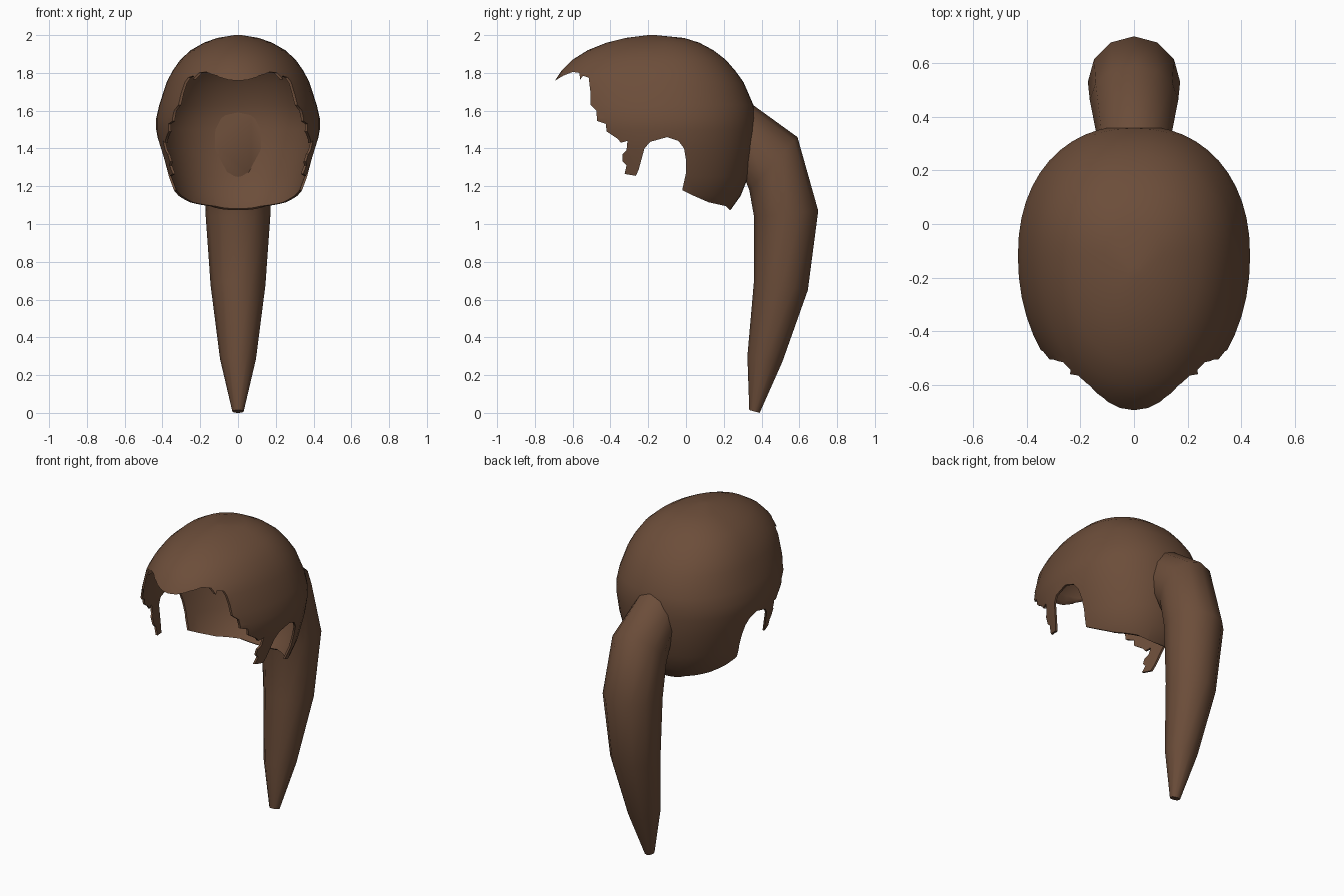
import bpy, bmesh, math

if "Cube" in bpy.data.objects:
    bpy.data.objects.remove(bpy.data.objects["Cube"])

brown = bpy.data.materials.new("dark brown hair")
brown.diffuse_color = (0.15, 0.075, 0.042, 1)
brown.use_nodes = True
brown.node_tree.nodes["Principled BSDF"].inputs["Base Color"].default_value = brown.diffuse_color


def make_object(name, bm):
    bmesh.ops.recalc_face_normals(bm, faces=bm.faces)
    mesh = bpy.data.meshes.new(name)
    bm.to_mesh(mesh)
    bm.free()
    mesh.materials.append(brown)
    ob = bpy.data.objects.new(name, mesh)
    bpy.context.collection.objects.link(ob)
    return ob


def loft(name, rings):
    """Skin a list of closed point rings and cap both ends."""
    bm = bmesh.new()
    rows = [[bm.verts.new(p) for p in ring] for ring in rings]
    n = len(rows[0])
    for a, b in zip(rows, rows[1:]):
        for i in range(n):
            j = (i + 1) % n
            bm.faces.new((a[i], a[j], b[j], b[i]))
    bm.faces.new(rows[0])
    bm.faces.new(rows[-1])
    return make_object(name, bm)


def smooth(ob, angle):
    bpy.ops.object.select_all(action='DESELECT')
    ob.select_set(True)
    bpy.context.view_layer.objects.active = ob
    bpy.ops.object.shade_smooth_by_angle(angle=math.radians(angle))


# Hair cap: head-shaped levels (z, half width, front y, back y)
levels = [
    (1.00, .20, -.40, .15), (1.08, .285, -.50, .24), (1.15, .335, -.55, .29),
    (1.25, .375, -.60, .33), (1.40, .415, -.65, .36), (1.50, .433, -.68, .368),
    (1.56, .433, -.695, .368), (1.63, .417, -.70, .357), (1.75, .378, -.70, .305),
    (1.81, .347, -.66, .262), (1.87, .305, -.60, .21), (1.92, .25, -.52, .145),
    (1.96, .18, -.42, .07), (1.985, .11, -.32, -.01), (2.0, .02, -.20, -.16),
]


def head_ring(z, w, front, back, n=48):
    mid = max(front + (back - front) * 0.4, min(-0.12, back - 0.02))
    pts = []
    for i in range(n):
        t = 2 * math.pi * i / n
        c, s = math.cos(t), math.sin(t)
        e = 2 / 2.2 if s > 0 else 2 / 2.05
        x = math.copysign(abs(c) ** e, c) * w
        y = math.copysign(abs(s) ** e, s) * ((back - mid) if s > 0 else (mid - front))
        pts.append((x, mid + y, z))
    return pts


cap = loft("hair_cap", [head_ring(*l) for l in levels])
shell = cap.modifiers.new("shell", 'SOLIDIFY')
shell.thickness = 0.012
shell.offset = -1

# Hairline: side outline with ragged fringe, sideburn and ear arch
hairline = [
    (-.75, 1.725), (-.70, 1.755), (-.65, 1.785), (-.60, 1.805), (-.565, 1.80),
    (-.56, 1.765), (-.545, 1.785), (-.515, 1.775), (-.505, 1.69), (-.505, 1.63),
    (-.475, 1.60), (-.47, 1.545), (-.425, 1.53), (-.42, 1.49), (-.36, 1.45),
    (-.345, 1.43), (-.31, 1.44), (-.315, 1.39), (-.335, 1.37), (-.335, 1.33),
    (-.315, 1.31), (-.325, 1.265), (-.265, 1.255), (-.25, 1.29), (-.22, 1.40),
    (-.19, 1.435), (-.10, 1.46), (-.04, 1.44), (-.01, 1.40), (0, 1.34),
    (0, 1.27), (-.02, 1.18), (.04, 1.15), (.12, 1.115), (.21, 1.095),
    (.23, 1.075), (.5, 1.07), (.5, 2.1), (-.75, 2.1),
]
cutter = loft("hairline_cutter", [[(x, y, z) for y, z in hairline] for x in (-.6, .6)])
cutter.hide_render = True
cut = cap.modifiers.new("hairline", 'BOOLEAN')
cut.operation = 'INTERSECT'
cut.solver = 'EXACT'
cut.object = cutter
bpy.context.view_layer.objects.active = cap
for name in ("shell", "hairline"):
    bpy.ops.object.modifier_apply(modifier=name)
bpy.data.objects.remove(cutter)
smooth(cap, 40)

# Ponytail: rings between back point and front point (y, z), with half width
tail = [
    ((.355, 1.63), (.315, 1.23), .14), ((.59, 1.46), (.335, 1.18), .165),
    ((.70, 1.07), (.36, 1.04), .172), ((.645, .65), (.36, .70), .145),
    ((.51, .27), (.325, .30), .095), ((.39, 0), (.335, .015), .03),
]
rings = []
for (y0, z0), (y1, z1), w in tail:
    ring = []
    for i in range(12):
        t = 2 * math.pi * i / 12
        k = (1 - math.cos(t)) / 2
        ring.append((w * math.sin(t), y0 + (y1 - y0) * k, z0 + (z1 - z0) * k))
    rings.append(ring)
smooth(loft("ponytail", rings), 50)
